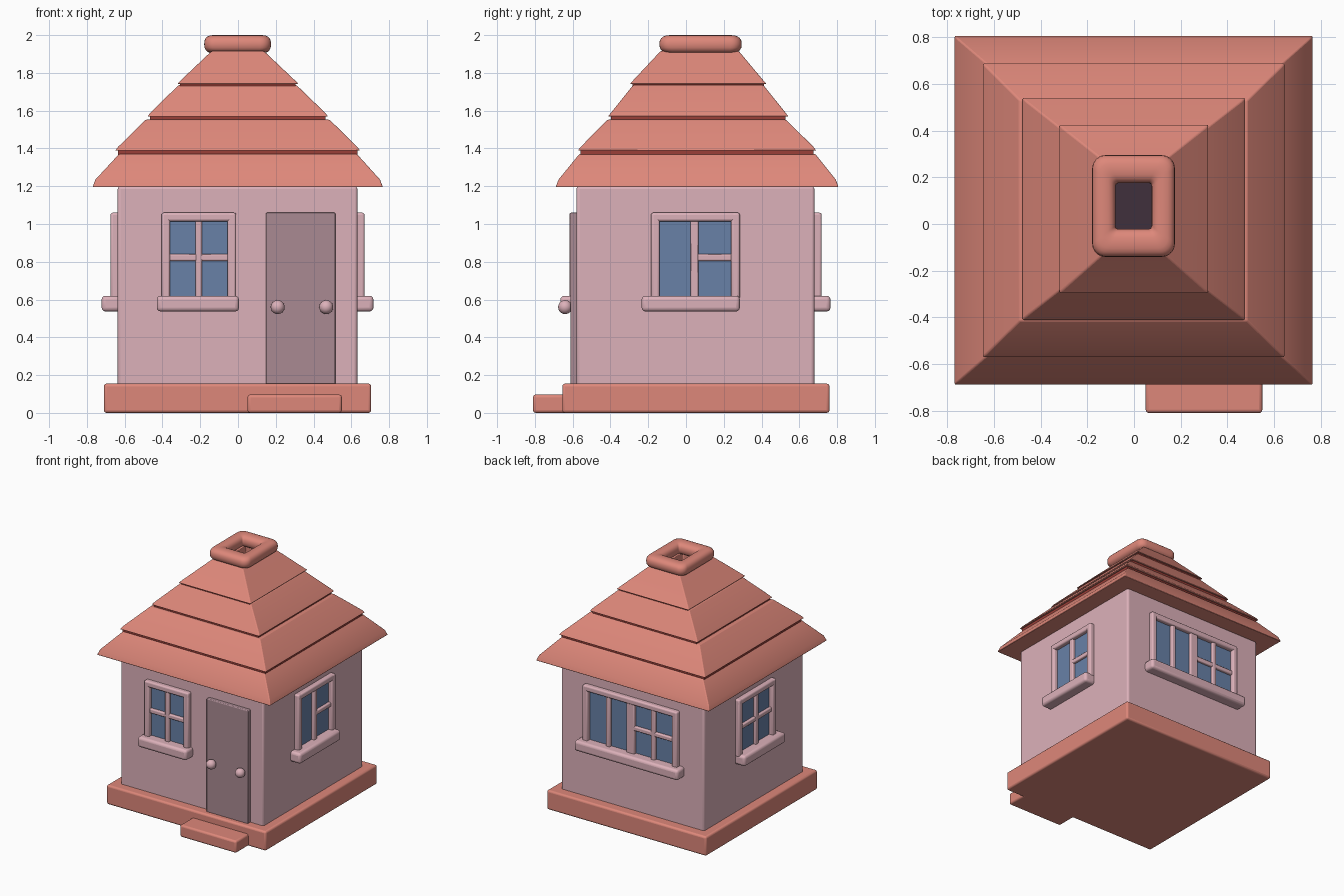
import bpy, bmesh, math
from mathutils import Matrix, Vector

if "Cube" in bpy.data.objects:
    bpy.data.objects.remove(bpy.data.objects["Cube"], do_unlink=True)


def material(name, r, g, b):
    m = bpy.data.materials.new(name)
    m.diffuse_color = (r, g, b, 1)
    m.use_nodes = True
    bsdf = m.node_tree.nodes["Principled BSDF"]
    bsdf.inputs["Base Color"].default_value = (r, g, b, 1)
    bsdf.inputs["Roughness"].default_value = 0.7
    return m


SALMON = material("salmon", 0.73, 0.245, 0.195)
PINK = material("pale pink", 0.72, 0.44, 0.49)
MAUVE = material("mauve", 0.40, 0.255, 0.29)
BLUE = material("glass blue", 0.14, 0.22, 0.39)
RED = material("dark red", 0.33, 0.05, 0.04)
PLUM = material("dark plum", 0.05, 0.03, 0.045)


def finish(name, bm, mat, bevel=0.0):
    bmesh.ops.recalc_face_normals(bm, faces=bm.faces)
    mesh = bpy.data.meshes.new(name)
    bm.to_mesh(mesh)
    bm.free()
    mesh.materials.append(mat)
    obj = bpy.data.objects.new(name, mesh)
    bpy.context.collection.objects.link(obj)
    if bevel:
        mod = obj.modifiers.new("bevel", "BEVEL")
        mod.width = bevel
        mod.segments = 3
        mod.limit_method = "ANGLE"
    bpy.ops.object.select_all(action="DESELECT")
    obj.select_set(True)
    bpy.context.view_layer.objects.active = obj
    bpy.ops.object.shade_smooth_by_angle(angle=math.radians(32))
    return obj


def boxes(name, spans, mat, bevel=0.0):
    """One object from boxes given as (x0, x1, y0, y1, z0, z1)."""
    bm = bmesh.new()
    for x0, x1, y0, y1, z0, z1 in spans:
        centre = Vector((x0 + x1, y0 + y1, z0 + z1)) / 2
        size = (abs(x1 - x0), abs(y1 - y0), abs(z1 - z0), 1)
        bmesh.ops.create_cube(bm, size=1, matrix=Matrix.Translation(centre) @ Matrix.Diagonal(size))
    return finish(name, bm, mat, bevel)


def rect(x0, x1, y0, y1, z):
    return [(x0, y0, z), (x1, y0, z), (x1, y1, z), (x0, y1, z)]


def closed_loft(name, rings, mat, bevel=0.0):
    """Skin rings into a tube that closes on itself."""
    bm = bmesh.new()
    rows = [[bm.verts.new(p) for p in ring] for ring in rings]
    n = len(rows[0])
    for i, row in enumerate(rows):
        after = rows[(i + 1) % len(rows)]
        for j in range(n):
            k = (j + 1) % n
            bm.faces.new((row[j], row[k], after[k], after[j]))
    return finish(name, bm, mat, bevel)


# Base, step and walls
X0, X1, Y0, Y1 = -0.637, 0.632, -0.58, 0.68
boxes("base", [(-0.71, 0.705, -0.655, 0.76, 0, 0.155)], SALMON, 0.015)
boxes("door_step", [(0.05, 0.55, -0.81, -0.6, 0, 0.097)], SALMON, 0.015)
boxes("walls", [(X0, X1, Y0, Y1, 0.14, 1.2)], PINK, 0.015)
boxes("attic_floor", [(-0.5, 0.5, -0.45, 0.55, 1.198, 1.206)], PLUM)


# Roof tiers: hollow frustums with a short vertical lip
def roof_tier(name, low, high, z0, z1, lip):
    a, b, c, d = low
    e, f, g, h = high
    t = 0.06
    k = 0.015
    hole = (e + t, f - t, g + t, h - t)
    closed_loft(name, [rect(*hole, z0), rect(*low, z0),
                       rect(a + k, b - k, c + k, d - k, z0 + lip),
                       rect(*high, z1), rect(*hole, z1)], SALMON, 0.006)


tiers = [
    ((-0.77, 0.767, -0.69, 0.808), (-0.63, 0.63, -0.565, 0.685), 1.195, 1.37, 0.04),
    ((-0.65, 0.647, -0.573, 0.69), (-0.49, 0.485, -0.415, 0.53), 1.388, 1.552, 0.02),
    ((-0.48, 0.477, -0.413, 0.543), (-0.315, 0.31, -0.28, 0.41), 1.568, 1.735, 0.02),
    ((-0.322, 0.32, -0.298, 0.427), (-0.14, 0.138, -0.135, 0.28), 1.742, 1.915, 0.015),
]
for i, tier in enumerate(tiers):
    roof_tier(f"roof_tier_{i + 1}", *tier)

# Dark seams in the gaps between tiers
for i in range(1, 4):
    a, b, c, d = tiers[i][0]
    e, f, g, h = tiers[i - 1][1]
    outer = (a + 0.015, b - 0.015, c + 0.015, d - 0.015)
    inner = (e + 0.05, f - 0.05, g + 0.05, h - 0.05)
    z0, z1 = tiers[i - 1][3] - 0.004, tiers[i][2] + 0.004
    closed_loft(f"roof_seam_{i}", [rect(*inner, z0), rect(*outer, z0),
                                   rect(*outer, z1), rect(*inner, z1)], RED)


# Chimney: a soft rounded square ring
def round_rect(hx, hy, r, cx, cy, z, steps=6):
    pts = []
    for q, (sx, sy) in enumerate([(1, 1), (-1, 1), (-1, -1), (1, -1)]):
        for s in range(steps + 1):
            ang = math.pi / 2 * (q + s / steps)
            pts.append((cx + sx * (hx - r) + r * math.cos(ang),
                        cy + sy * (hy - r) + r * math.sin(ang), z))
    return pts


rings = []
for i in range(20):
    ang = math.tau * i / 20
    u = math.copysign(abs(math.cos(ang)) ** 0.8, math.cos(ang))
    v = math.copysign(abs(math.sin(ang)) ** 0.8, math.sin(ang))
    rings.append(round_rect(0.127 + 0.05 * u, 0.158 + 0.06 * u, 0.035 + 0.022 * u,
                            -0.002, 0.077, 1.952 + 0.048 * v))
closed_loft("chimney_ring", rings, SALMON)


# Windows: spans are along the wall, then outward depth, then height
def on_wall(side, u0, u1, d0, d1, z0, z1):
    if side == "front":
        return (u0, u1, Y0 - d0, Y0 - d1, z0, z1)
    if side == "back":
        return (u0, u1, Y1 + d0, Y1 + d1, z0, z1)
    if side == "left":
        return (X1 + d0, X1 + d1, u0, u1, z0, z1)
    return (X0 - d0, X0 - d1, u0, u1, z0, z1)


def window(side, u0, u1, sill, uprights, rails):
    """Frame, glazing bars, sill and glass; rails are (from, to) spans."""
    bottom, top, w, depth = 0.6, 1.06, 0.046, 0.038
    frame = [(u0, u0 + w, -0.02, depth, bottom, top),
             (u1 - w, u1, -0.02, depth, bottom, top),
             (u0, u1, -0.02, depth, top - w, top)]
    bars = [(u - h, u + h, -0.02, 0.028, bottom, top - 0.02) for u, h in uprights]
    bars += [(a, b, -0.02, 0.025, 0.805, 0.84) for a, b in rails]
    boxes(f"{side}_window_frame", [on_wall(side, *s) for s in frame], PINK, 0.012)
    boxes(f"{side}_window_bars", [on_wall(side, *s) for s in bars], PINK, 0.008)
    boxes(f"{side}_window_sill", [on_wall(side, *sill, -0.02, 0.085, 0.537, 0.62)], PINK, 0.02)
    boxes(f"{side}_window_glass",
          [on_wall(side, u0 + 0.01, u1 - 0.01, -0.004, 0.004, bottom, top - 0.01)], BLUE)


window("front", -0.405, -0.01, (-0.43, 0.005), [(-0.207, 0.017)], [(-0.38, -0.03)])
window("left", -0.185, 0.285, (-0.235, 0.285), [(0.045, 0.02)], [(0.04, 0.26)])
window("right", -0.185, 0.285, (-0.235, 0.285), [(0.045, 0.018)], [(-0.16, 0.26)])
window("back", -0.42, 0.42, (-0.46, 0.46),
       [(0.0, 0.035), (0.2, 0.018), (-0.2, 0.018)], [(-0.4, 0.0)])

# Door with two round knobs
boxes("door", [(0.148, 0.515, Y0 - 0.032, Y0 + 0.02, 0.15, 1.06)], MAUVE, 0.006)
for label, x in (("right", 0.21), ("left", 0.467)):
    bm = bmesh.new()
    bmesh.ops.create_uvsphere(bm, u_segments=20, v_segments=12, radius=0.037,
                              matrix=Matrix.Translation((x, Y0 - 0.06, 0.56)))
    finish(f"{label}_door_knob", bm, PINK)
